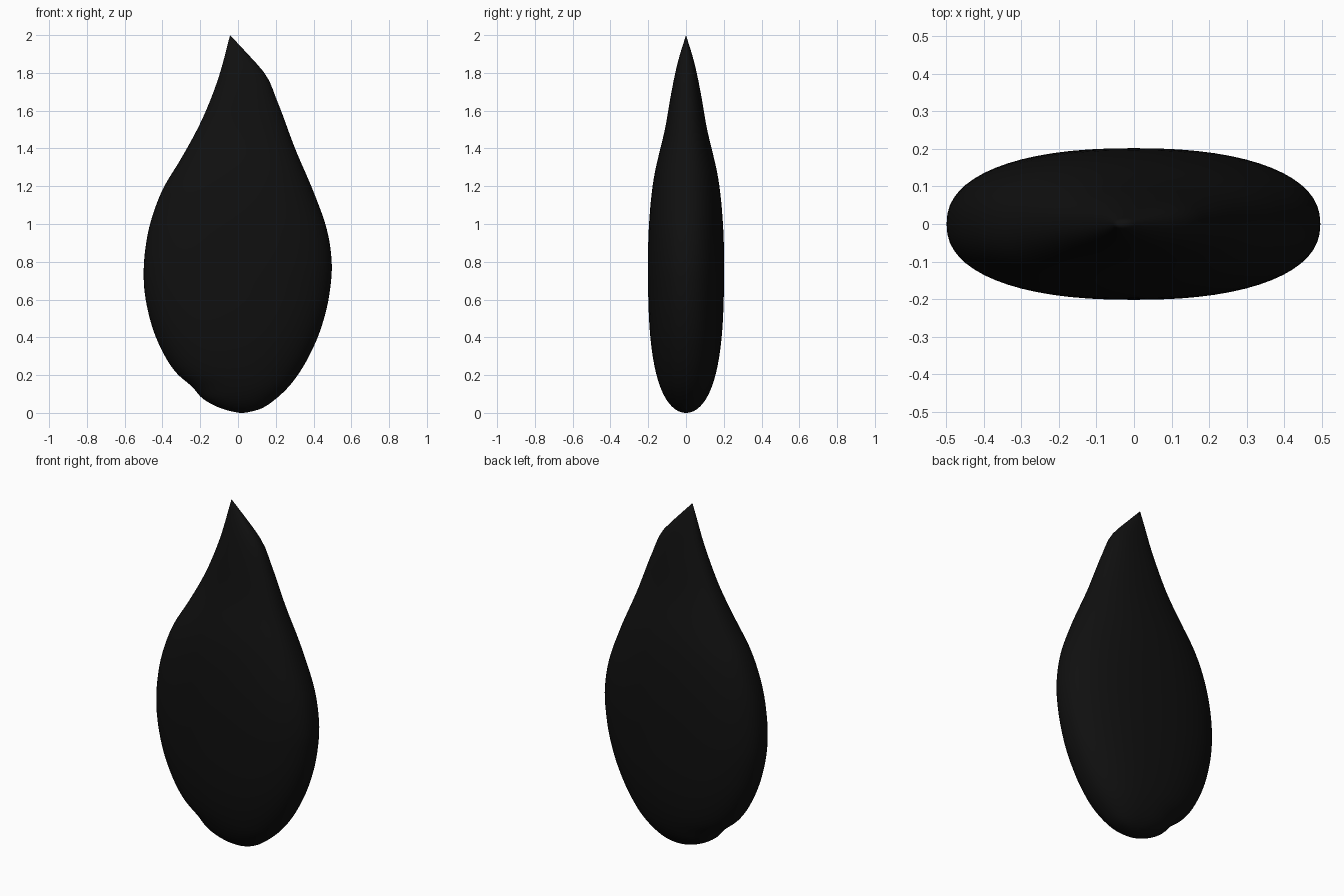
import bpy, bmesh, math

if "Cube" in bpy.data.objects:
    bpy.data.objects.remove(bpy.data.objects["Cube"])

# Outline points (z, offset): left edge, right edge and half thickness
LEFT = [(0, 0.02), (.005, -.02), (.03, -.105), (.077, -.188), (.145, -.25), (.2, -.315),
        (.335, -.405), (.5, -.467), (.7, -.499), (.84, -.494), (1.03, -.457), (1.2, -.39),
        (1.34, -.305), (1.55, -.192), (1.775, -.103), (2, -.042)]
RIGHT = [(0, 0.02), (.005, .06), (.02, .115), (.07, .195), (.156, .283), (.295, .373),
         (.45, .44), (.63, .484), (.8, .496), (.98, .468), (1.17, .40), (1.405, .30),
         (1.66, .204), (1.79, .147), (1.907, .045), (2, -.042)]
THICK = [(0, 0), (.023, .062), (.09, .115), (.23, .163), (.415, .19), (.62, .2), (.9, .2),
         (1.01, .195), (1.245, .17), (1.525, .107), (1.71, .075), (1.87, .04), (2, 0)]


def smooth(points, s):
    """Cubic interpolation in s = sqrt(z / 2), which keeps the base round."""
    p = [(math.sqrt(z / 2), v) for z, v in points]
    n = len(p)
    i = max(k for k in range(n - 1) if p[k][0] <= s)

    def slope(k):
        if k == 0 or k == n - 1:
            a, b = (p[0], p[1]) if k == 0 else (p[-2], p[-1])
            return (b[1] - a[1]) / (b[0] - a[0])
        h0, h1 = p[k][0] - p[k - 1][0], p[k + 1][0] - p[k][0]
        d0, d1 = (p[k][1] - p[k - 1][1]) / h0, (p[k + 1][1] - p[k][1]) / h1
        return (d0 * h1 + d1 * h0) / (h0 + h1)
    h = p[i + 1][0] - p[i][0]
    t = (s - p[i][0]) / h
    return ((2*t**3 - 3*t**2 + 1) * p[i][1] + (t**3 - 2*t**2 + t) * h * slope(i)
            + (3*t**2 - 2*t**3) * p[i + 1][1] + (t**3 - t**2) * h * slope(i + 1))


def signed_power(v, e):
    return math.copysign(abs(v) ** e, v)


# Seed body: stacked rounded cross-sections closed by a base point and a tip
ROWS, SIDES, EXP = 80, 64, 2 / 2.3
bm = bmesh.new()
rings = []
for r in range(1, ROWS):
    s = r / ROWS
    xl, xr, th = smooth(LEFT, s), smooth(RIGHT, s), smooth(THICK, s)
    ring = []
    for k in range(SIDES):
        a = 2 * math.pi * k / SIDES
        x = (xl + xr) / 2 + (xr - xl) / 2 * signed_power(math.cos(a), EXP)
        ring.append(bm.verts.new((x, th * signed_power(math.sin(a), EXP), 2 * s * s)))
    rings.append(ring)
base = bm.verts.new((.02, 0, 0))
tip = bm.verts.new((-.042, 0, 2))
for k in range(SIDES):
    j = (k + 1) % SIDES
    for lo, hi in zip(rings, rings[1:]):
        bm.faces.new((lo[k], lo[j], hi[j], hi[k]))
    bm.faces.new((base, rings[0][j], rings[0][k]))
    bm.faces.new((tip, rings[-1][k], rings[-1][j]))
bmesh.ops.recalc_face_normals(bm, faces=bm.faces)
for f in bm.faces:
    f.smooth = True
mesh = bpy.data.meshes.new("seed_body")
bm.to_mesh(mesh)
bm.free()

black = bpy.data.materials.new("seed black")
black.diffuse_color = (.005, .005, .005, 1)
black.use_nodes = True
black.node_tree.nodes["Principled BSDF"].inputs["Base Color"].default_value = black.diffuse_color
mesh.materials.append(black)
seed = bpy.data.objects.new("seed_body", mesh)
bpy.context.collection.objects.link(seed)
